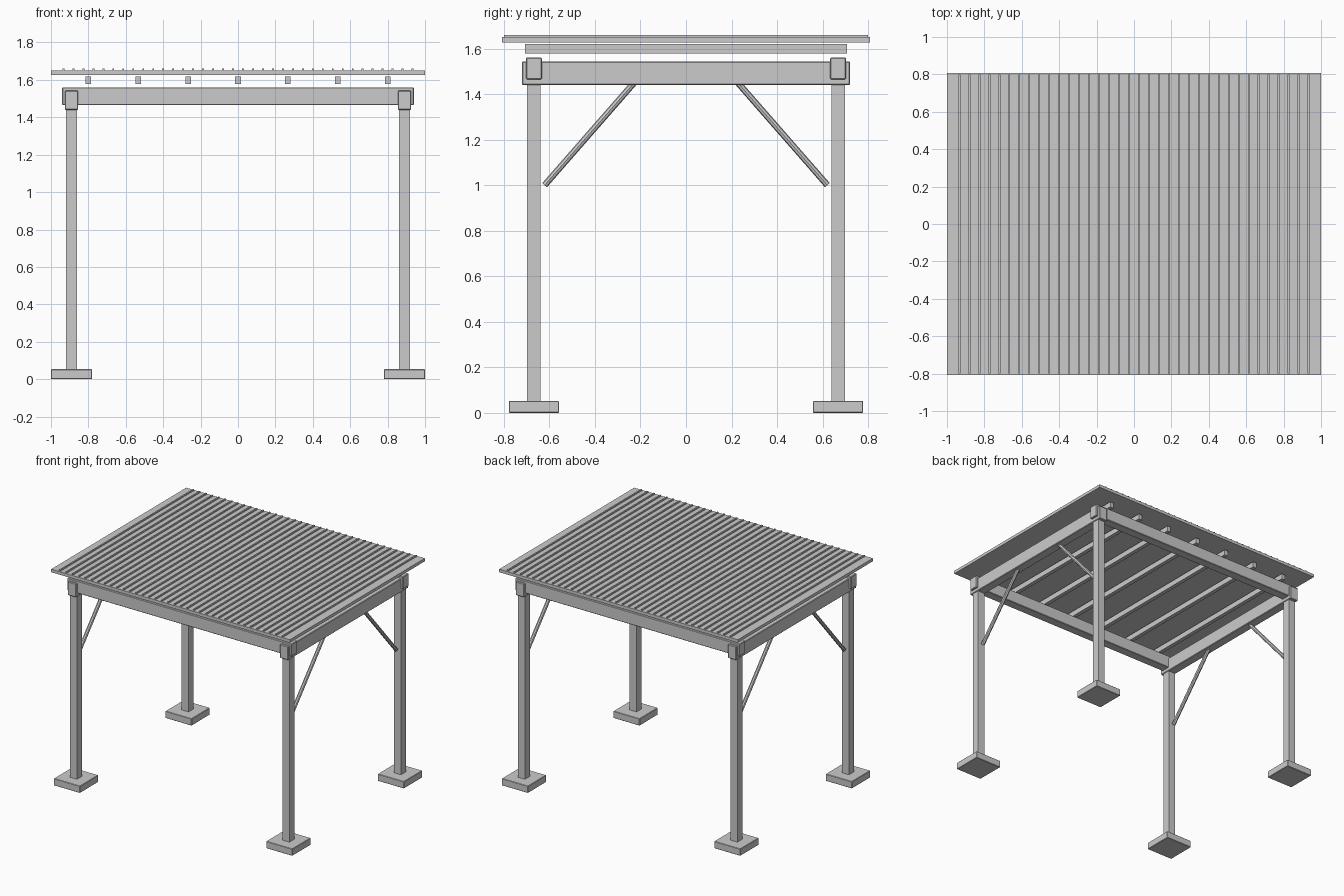
import bpy
from mathutils import Vector

if "Cube" in bpy.data.objects:
    bpy.data.objects.remove(bpy.data.objects["Cube"])


def box(name, lo, hi, bevel=0.0):
    lo, hi = Vector(lo), Vector(hi)
    bpy.ops.mesh.primitive_cube_add(size=1, location=(lo + hi) / 2)
    ob = bpy.context.object
    ob.name = name
    ob.scale = hi - lo
    bpy.ops.object.transform_apply(location=False, rotation=False, scale=True)
    if bevel:
        m = ob.modifiers.new("edge", 'BEVEL')
        m.width = bevel
        m.segments = 1
    return ob


def rod(name, a, b, radius, sides):
    a, b = Vector(a), Vector(b)
    bpy.ops.mesh.primitive_cylinder_add(vertices=sides, radius=radius,
                                        depth=(b - a).length, location=(a + b) / 2)
    ob = bpy.context.object
    ob.name = name
    ob.rotation_euler = (b - a).to_track_quat('Z', 'Y').to_euler()
    return ob


PX, PY = 0.89, 0.668

# footings, posts and diagonal braces at each corner
for sx in (-1, 1):
    for sy in (-1, 1):
        x, y = sx * PX, sy * PY
        box("footing", (x - .11, y - .11, 0), (x + .11, y + .11, .053), .003)
        box("post", (x - .029, y - .03, .05), (x + .029, y + .03, 1.47))
        rod("brace", (x, sy * .621, 1.0), (x, sy * .225, 1.453), .014, 8)

# crossing beams
for s in (-1, 1):
    box("long_beam", (-.94, s * PY - .035, 1.465), (.94, s * PY + .035, 1.56), .004)
    box("side_beam", (s * PX - .035, -.72, 1.44), (s * PX + .035, .72, 1.543), .004)

# rafters
for i in range(7):
    x = -.8 + i * 1.6 / 6
    box("rafter", (x - .015, -.708, 1.578), (x + .015, .708, 1.619))

# roof sheet with raised ribs
box("roof_sheet", (-1, -.808, 1.627), (1, .808, 1.65))
for i in range(36):
    x = -.9333 + i * .05333
    box("roof_rib", (x - .005, -.8, 1.648), (x + .005, .8, 1.66))
